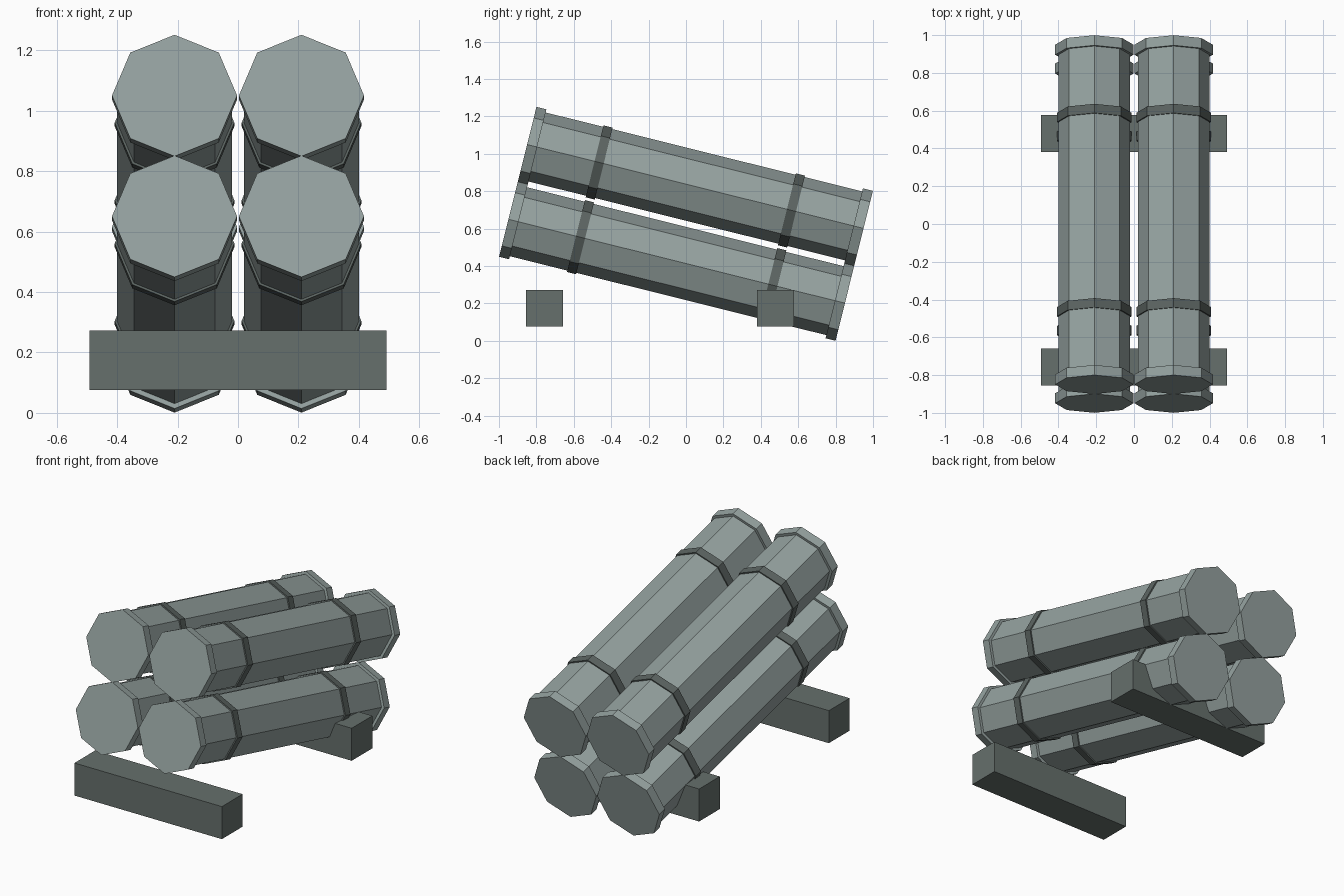
import bpy, math
from mathutils import Matrix, Vector

if "Cube" in bpy.data.objects:
    bpy.data.objects.remove(bpy.data.objects["Cube"])

TILT = math.radians(14)
AXIS = Vector((0, math.cos(TILT), -math.sin(TILT)))   # tube direction, front to back
UP = Vector((0, math.sin(TILT), math.cos(TILT)))      # across the rows
MID = Vector((0, 0, 0.626))
HALF = 0.927


def material(name, rgb):
    m = bpy.data.materials.new(name)
    m.diffuse_color = (*rgb, 1)
    m.use_nodes = True
    m.node_tree.nodes["Principled BSDF"].inputs["Base Color"].default_value = m.diffuse_color
    return m


tube_grey = material("light grey green", (0.30, 0.36, 0.35))
beam_grey = material("mid grey green", (0.133, 0.16, 0.15))
band_grey = material("dark grey green", (0.105, 0.127, 0.12))


def octagon(name, centre, along, radius, length, mat):
    """Eight-sided prism along the tilted axis, corner pointing up."""
    bpy.ops.mesh.primitive_cylinder_add(
        vertices=8, radius=radius, depth=length,
        location=centre + AXIS * along,
        rotation=(-math.pi / 2 - TILT, 0, 0))
    ob = bpy.context.object
    ob.name = name
    ob.data.materials.append(mat)


# Four tilted tubes with end caps and two bands each
for row, v in (("lower", -0.206), ("upper", 0.206)):
    for side, x in (("left", -0.21), ("right", 0.21)):
        c = MID + UP * v + Vector((x, 0, 0))
        tag = f"{row}_{side}"
        octagon(f"tube_{tag}", c, 0, 0.19, 2 * HALF - 0.06, tube_grey)
        for end, s in (("front", -1), ("back", 1)):
            octagon(f"cap_{tag}_{end}", c, s * (HALF - 0.0275), 0.207, 0.055, tube_grey)
            octagon(f"band_{tag}_{end}", c, s * 0.53, 0.198, 0.05, band_grey)

# Cross beams underneath
for end, y in (("front", -0.757), ("back", 0.479)):
    bpy.ops.mesh.primitive_cube_add(size=1, location=(0, y, 0.174))
    beam = bpy.context.object
    beam.name = f"beam_{end}"
    beam.data.transform(Matrix.Diagonal((0.983, 0.197, 0.196, 1)))
    beam.data.materials.append(beam_grey)
